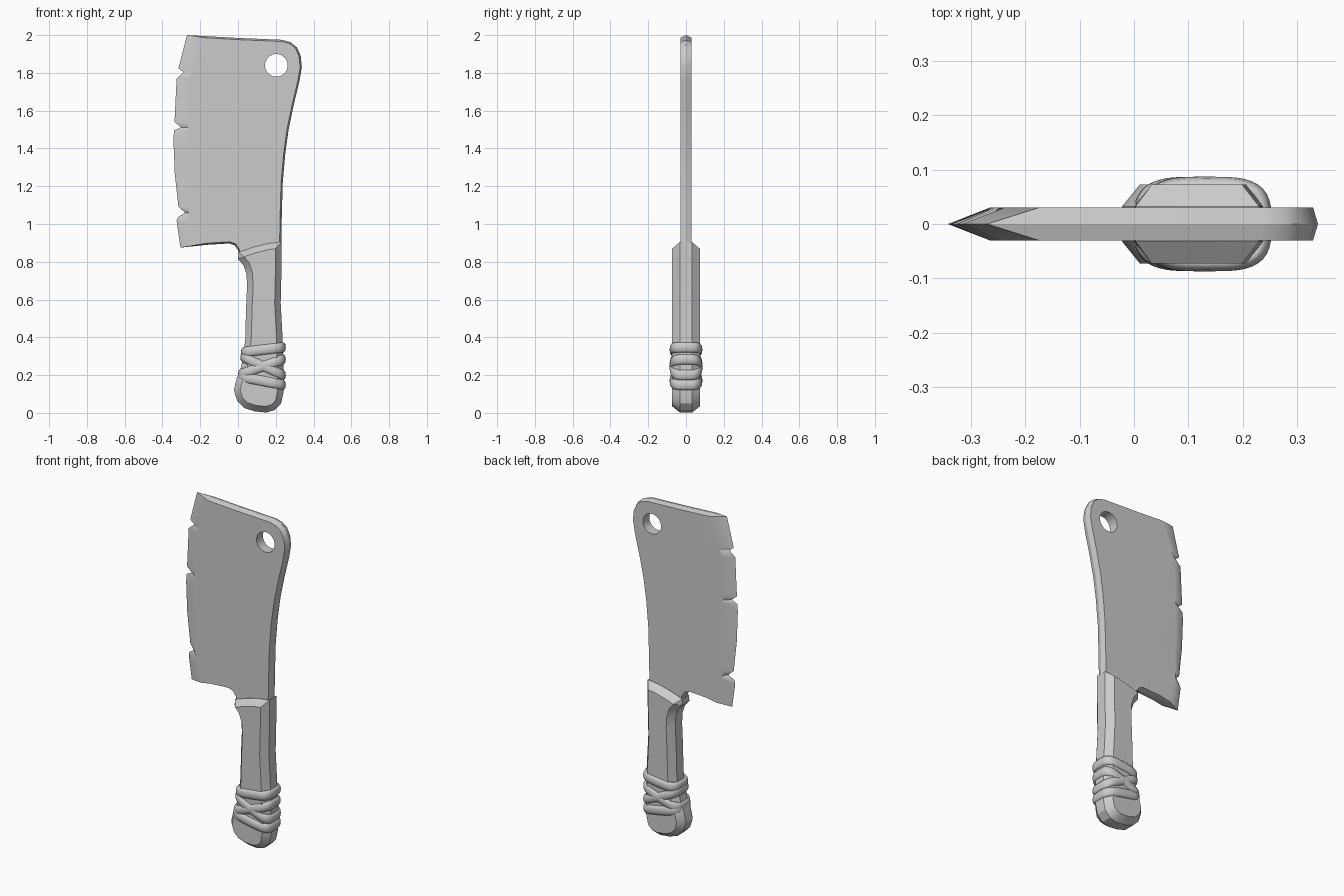
import bpy, bmesh, math
from mathutils import Vector

if "Cube" in bpy.data.objects:
    bpy.data.objects.remove(bpy.data.objects["Cube"])


def make_object(name, bm, angle=30):
    bmesh.ops.recalc_face_normals(bm, faces=bm.faces)
    me = bpy.data.meshes.new(name)
    bm.to_mesh(me)
    bm.free()
    ob = bpy.data.objects.new(name, me)
    bpy.context.collection.objects.link(ob)
    return ob


def activate(ob):
    bpy.ops.object.select_all(action='DESELECT')
    ob.select_set(True)
    bpy.context.view_layer.objects.active = ob


def smooth(ob, angle=30):
    activate(ob)
    bpy.ops.object.shade_smooth_by_angle(angle=math.radians(angle))
    ob.modifiers.new("weighted", 'WEIGHTED_NORMAL').keep_sharp = True


def bridge(bm, a, b):
    n = len(a)
    for i in range(n):
        j = (i + 1) % n
        bm.faces.new((a[i], a[j], b[j], b[i]))


def slab(name, rings):
    """Stack of (y, [(x, z), ...]) outlines, capped front and back."""
    bm = bmesh.new()
    loops = [[bm.verts.new((x, y, z)) for x, z in pts] for y, pts in rings]
    for a, b in zip(loops, loops[1:]):
        bridge(bm, a, b)
    bm.faces.new(loops[0])
    bm.faces.new(loops[-1])
    return make_object(name, bm)


def inset(pts, d):
    """Move a clockwise outline inwards by d."""
    out = []
    for i, p in enumerate(pts):
        p, a, b = Vector(p), Vector(pts[i - 1]), Vector(pts[(i + 1) % len(pts)])
        t1, t2 = (p - a).normalized(), (b - p).normalized()
        n = Vector((t1.y + t2.y, -t1.x - t2.x)).normalized()
        k = max(0.6, n.dot(Vector((t1.y, -t1.x))))
        out.append(tuple(p + n * d / k))
    return out


# Blade: cutting edge going up (with three nicks), then spine going down
edge = [(-.305, .875), (-.325, 1.015), (-.32, 1.035), (-.28, 1.06), (-.315, 1.09),
        (-.335, 1.27), (-.342, 1.45), (-.338, 1.495), (-.302, 1.512), (-.336, 1.54),
        (-.325, 1.77), (-.288, 1.803), (-.315, 1.825), (-.27, 2.0)]
spine = [(0, 1.985), (.235, 1.975), (.28, 1.962), (.312, 1.935), (.332, 1.89), (.338, 1.83),
         (.325, 1.755), (.295, 1.63), (.268, 1.5), (.25, 1.37), (.237, 1.22), (.232, 1.05),
         (.228, .84), (.03, .8), (.005, .84), (-.002, .865), (-.018, .887), (-.045, .897),
         (-.16, .89)]
edge_in = [(-.265 + .09 * max(0, (z - 1.75) / .25) + .04 * max(0, (1.05 - z) / .17), z)
           for x, z in edge]
spine_in = inset(edge + spine, .009)[len(edge):]
edge_in[-1] = (edge_in[-1][0], 1.986)
edge_in[0] = (edge_in[0][0], .888)
flat = edge_in + spine_in
blade = slab("blade", [(-.03, flat), (0, edge + spine), (.03, flat)])

# Hanging hole through the blade corner
bpy.ops.mesh.primitive_cylinder_add(vertices=32, radius=.06, depth=.3,
                                    location=(.203, 0, 1.84), rotation=(math.pi / 2, 0, 0))
cutter = bpy.context.object
cutter.name = "hole_cutter"
cutter.hide_render = True
activate(blade)
cut = blade.modifiers.new("hole", 'BOOLEAN')
cut.object = cutter
cut.operation = 'DIFFERENCE'
cut.solver = 'EXACT'
bpy.ops.object.modifier_apply(modifier="hole")
bpy.data.objects.remove(cutter)
smooth(blade)

# Handle: chamfered slab following the grip outline
grip = [(-.008, .18), (.015, .24), (.03, .31), (.039, .4), (.042, .54), (.048, .67), (.045, .735),
        (.03, .78), (0, .815), (.003, .85), (.08, .877), (.16, .897), (.23, .905),
        (.23, .75), (.226, .58), (.236, .4), (.241, .25), (.241, .11), (.228, .05),
        (.195, .015), (.15, .002), (.09, .008), (.035, .025), (-.005, .065), (-.022, .12)]
handle = slab("handle", [(-.073, inset(grip, .032)), (-.032, grip),
                         (.032, grip), (.073, inset(grip, .032))])
smooth(handle)


# Cord wraps: tilted closed loops with a rounded flat section
def wrap(name, z_left, z_right, half_height=.028, steps=40, sides=10):
    bm = bmesh.new()
    loops = []
    for i in range(steps):
        a = 2 * math.pi * i / steps
        c, s = math.cos(a), math.sin(a)
        u = math.copysign(abs(c) ** .55, c)
        v = math.copysign(abs(s) ** .55, s)
        z = z_left + (z_right - z_left) * (u + 1) / 2
        x_left, x_right = .012 + .13 * (z_left - .18), .238
        mid, half = (x_left + x_right) / 2, (x_right - x_left) / 2
        out = Vector((c * .07, s * .11)).normalized()
        ring = []
        for k in range(sides):
            t = 2 * math.pi * k / sides
            r = .015 * math.cos(t)
            ring.append(bm.verts.new((mid + half * u + out.x * r, .072 * v + out.y * r,
                                      z + half_height * math.sin(t))))
        loops.append(ring)
    for i in range(steps):
        bridge(bm, loops[i - 1], loops[i])
    smooth(make_object(name, bm), 60)


for i, (zl, zr) in enumerate([(.322, .347), (.295, .2), (.205, .283), (.192, .148)]):
    wrap(f"cord_wrap_{i + 1}", zl, zr)
